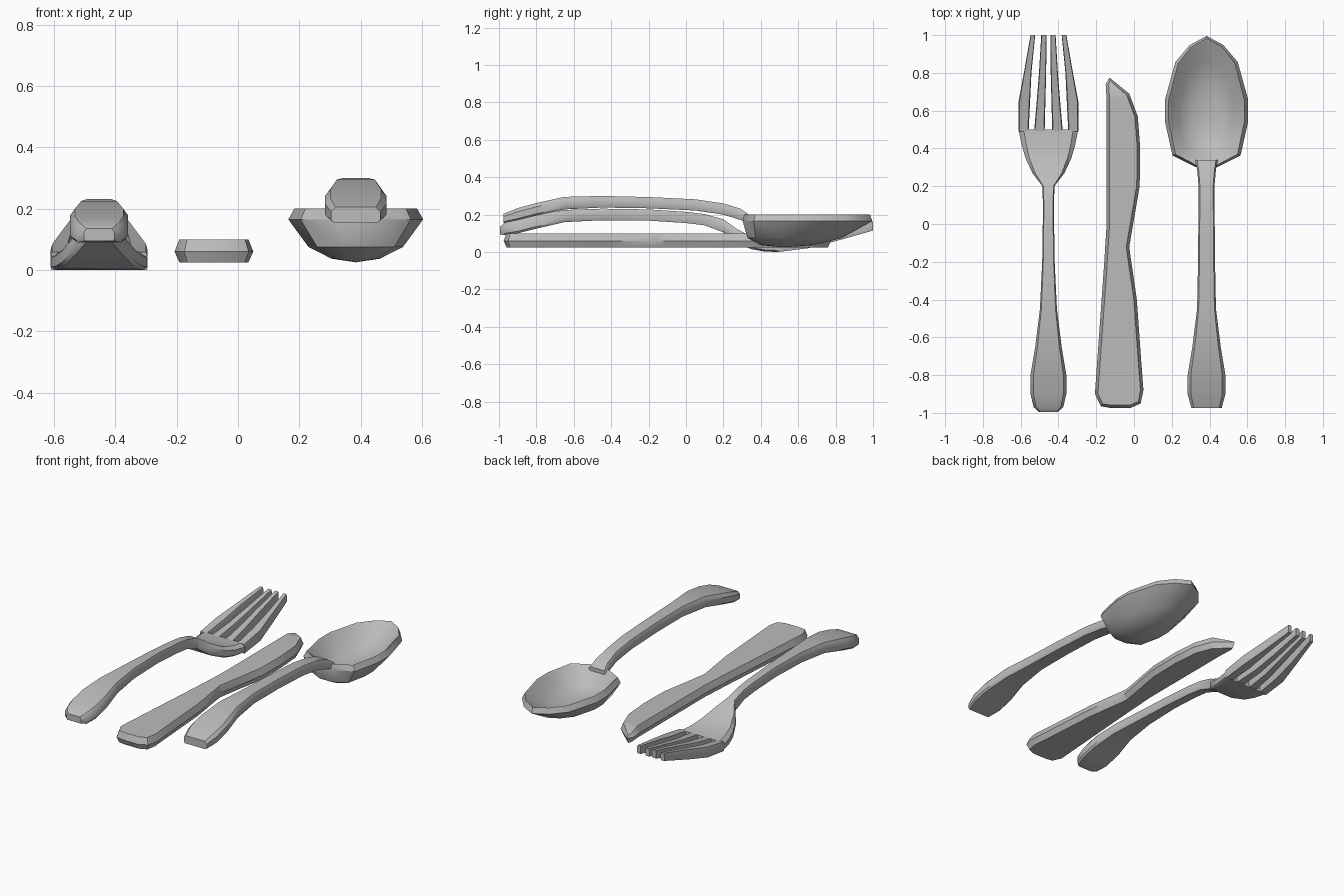
import bpy, bmesh, math
from mathutils import Vector

if "Cube" in bpy.data.objects:
    bpy.data.objects.remove(bpy.data.objects["Cube"])

steel = bpy.data.materials.new("brushed_steel_grey")
steel.diffuse_color = (0.5, 0.5, 0.5, 1)
steel.use_nodes = True
steel.node_tree.nodes["Principled BSDF"].inputs["Base Color"].default_value = steel.diffuse_color


def finish(bm, name):
    bmesh.ops.recalc_face_normals(bm, faces=bm.faces)
    me = bpy.data.meshes.new(name)
    bm.to_mesh(me)
    bm.free()
    me.materials.append(steel)
    me.shade_smooth()
    me.set_sharp_from_angle(angle=math.radians(35))
    ob = bpy.data.objects.new(name, me)
    bpy.context.collection.objects.link(ob)
    return ob


def bridge(bm, rings):
    for a, b in zip(rings, rings[1:]):
        n = len(a)
        for i in range(n):
            j = (i + 1) % n
            bm.faces.new((a[i], a[j], b[j], b[i]))


def bar(bm, stations):
    """Loft a chamfered bar along y; station = y, x left, x right, z bottom, z top."""
    rings = []
    for y, x0, x1, zb, zt in stations:
        c, w, t = (x0 + x1) / 2, (x1 - x0) / 2, zt - zb
        sect = [(-.9, 0), (.9, 0), (1, .15), (1, .7), (.83, 1), (-.83, 1), (-1, .7), (-1, .15)]
        rings.append([bm.verts.new((c + u * w, y, zb + v * t)) for u, v in sect])
    bridge(bm, rings)
    bm.faces.new(rings[0])
    bm.faces.new(rings[-1])


def centred(cx, rows):
    return [(y, cx - w, cx + w, zb, zt) for y, w, zb, zt in rows]


# Fork: handle, neck and palm
FX = -0.453
bm = bmesh.new()
bar(bm, centred(FX, [
    (-.995, .05, .095, .135), (-.97, .078, .09, .155), (-.9, .095, .1, .175),
    (-.8, .095, .125, .2), (-.65, .07, .16, .225), (-.45, .045, .17, .232),
    (-.2, .033, .168, .228), (0, .03, .155, .215), (.1, .029, .143, .203),
    (.2, .032, .105, .175), (.27, .085, .05, .125), (.35, .122, .015, .082),
    (.42, .142, .003, .065), (.5, .158, 0, .058)]))
finish(bm, "fork_handle_and_palm")

# Fork tines: inner and outer edges at each station, mirrored
levels = [(.49, 0, .058), (.65, .02, .085), (.8, .058, .12), (1, .115, .165)]
outer = [(.105, .158), (.097, .158), (.09, .13), (.07, .095)]
inner = [(.02, .076), (.016, .062), (.012, .05), (.01, .038)]
bm = bmesh.new()
for edges in (outer, inner):
    for s in (-1, 1):
        bar(bm, [(y, FX + min(s * a, s * b), FX + max(s * a, s * b), zb, zt)
                 for (y, zb, zt), (a, b) in zip(levels, edges)])
finish(bm, "fork_tines")

# Spoon handle
SX = 0.384
bm = bmesh.new()
bar(bm, centred(SX, [
    (-.975, .08, .155, .205), (-.9, .1, .17, .235), (-.8, .1, .195, .262),
    (-.65, .075, .228, .295), (-.45, .05, .238, .3), (-.2, .045, .234, .294),
    (.05, .043, .222, .282), (.2, .042, .2, .26), (.29, .05, .172, .232),
    (.34, .06, .155, .198)]))
finish(bm, "spoon_handle")

# Spoon bowl: egg-shaped rings, outside from the bottom up and then inside back down
half = [(0, 1), (.09, .95), (.165, .86), (.22, .66), (.22, .54), (.18, .36), (.06, .3)]
egg = half + [(-x, y) for x, y in reversed(half[1:])]
profile = [  # x scale, y scale, y centre, z
    (.36, .4, .52, .037), (.7, .72, .545, .075), (1, .99, .6, .165), (.91, .96, .6, .2),
    (.86, .9, .6, .19), (.66, .7, .58, .125), (.35, .4, .56, .088)]
bm = bmesh.new()
rings = [[bm.verts.new((SX + x * sx, cy + (y - .6) * sy, z)) for x, y in egg]
         for sx, sy, cy, z in profile]
bridge(bm, rings)
for ring, y, z in ((rings[0], .52, .025), (rings[-1], .56, .078)):
    tip = bm.verts.new((SX, y, z))
    for i in range(len(ring)):
        bm.faces.new((ring[i], ring[(i + 1) % len(ring)], tip))
finish(bm, "spoon_bowl")

# Knife: one outline with bevelled top and bottom
outline = [Vector(p) for p in [
    (-.12, -.975), (-.02, -.975), (.035, -.95), (.05, -.88), (.04, -.75), (.015, -.4),
    (-.02, -.16), (-.025, -.12), (.03, .2), (.033, .4), (.02, .57), (-.025, .69),
    (-.13, .775), (-.15, .74), (-.145, .66), (-.145, 0), (-.16, -.24), (-.2, -.8),
    (-.207, -.9), (-.175, -.965)]]


def inset(pts, d):
    out = []
    for i, p in enumerate(pts):
        a = (p - pts[i - 1]).normalized()
        b = (pts[(i + 1) % len(pts)] - p).normalized()
        m = Vector((-a.y - b.y, a.x + b.x)).normalized()
        out.append(p + m * d)
    return out


bm = bmesh.new()
rings = [[bm.verts.new((p.x, p.y, z)) for p in inset(outline, d)]
         for d, z in ((.016, .025), (0, .06), (.016, .1))]
bridge(bm, rings)
bm.faces.new(rings[0])
bm.faces.new(rings[-1])
# crease across the blade, with the point sloping down beyond it
for y in (.675, -.12):
    bmesh.ops.bisect_plane(bm, geom=bm.verts[:] + bm.edges[:] + bm.faces[:],
                           plane_co=(0, y, 0), plane_no=(0, 1, 0))
for v in bm.verts:
    if v.co.y > .68 and v.co.z > .07:
        v.co.z = .1 - (v.co.y - .68) * .35
bmesh.ops.triangulate(bm, faces=[f for f in bm.faces if len(f.verts) > 4])
finish(bm, "knife")
